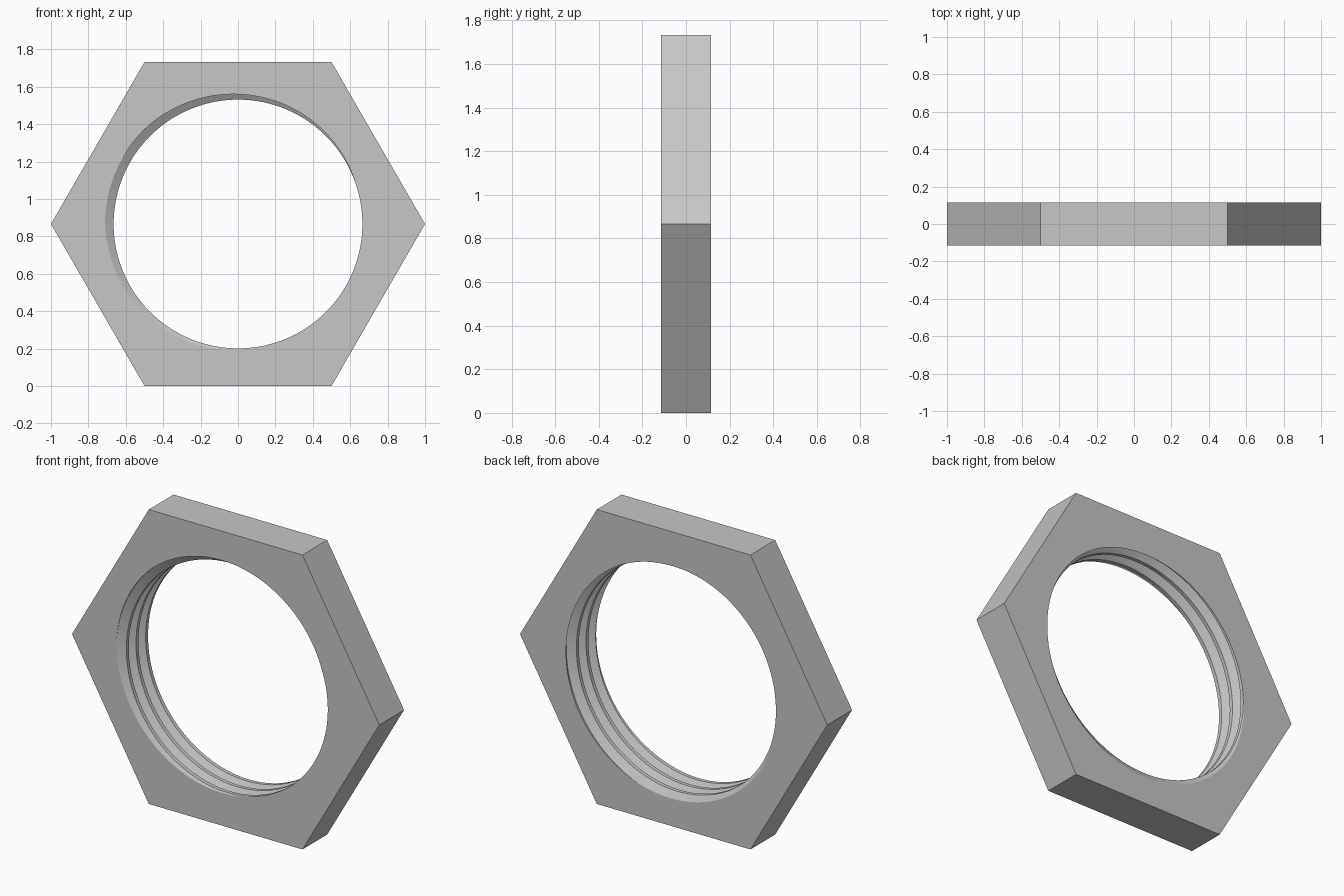
import bpy, bmesh, math

if "Cube" in bpy.data.objects:
    bpy.data.objects.remove(bpy.data.objects["Cube"])

HALF = 0.115            # half thickness
MID = math.sqrt(3) / 2  # height of the bore axis
PITCH = 0.0895
CREST, ROOT = 0.665, 0.711
COLS = 144              # columns around the bore (multiple of 6)
PHASE = math.radians(155)   # angle where the groove centre meets the front face

# Thread profile over one pitch: (fraction of pitch from groove centre, radius)
PROFILE = [(-0.375, CREST), (-0.0625, ROOT), (0.0625, ROOT), (0.375, CREST)]


def thread_column(a):
    """Clipped thread profile (y, radius) from front to back at angle a."""
    base = -HALF - PITCH * (a - PHASE) / math.tau
    raw = [(base + (k + f) * PITCH, r) for k in range(-3, 6) for f, r in PROFILE]

    def radius(y):
        for (y0, r0), (y1, r1) in zip(raw, raw[1:]):
            if y0 <= y <= y1:
                return r0 + (r1 - r0) * (y - y0) / (y1 - y0)
        return CREST

    ends = {-HALF: radius(-HALF), HALF: radius(HALF)}
    col = []
    for y, r in raw:
        yc = max(-HALF, min(HALF, y))
        col.append((yc, r if yc == y else ends[yc]))
    return col


def hex_radius(a):
    """Distance from axis to the hexagon outline at angle a."""
    local = a % (math.pi / 3) - math.pi / 6
    return MID / math.cos(local)


bm = bmesh.new()


def vert(a, r, y):
    return bm.verts.new((r * math.cos(a), y, MID + r * math.sin(a)))


# Each column is a closed loop: bore from front to back, then the outer wall
columns = []
for i in range(COLS + 1):
    a = math.tau * i / COLS
    loop = [vert(a, r, y) for y, r in thread_column(a)]
    loop += [vert(a, hex_radius(a), HALF), vert(a, hex_radius(a), -HALF)]
    columns.append(loop)

# Skin neighbouring columns, then weld the clipped points and the seam
for c0, c1 in zip(columns, columns[1:]):
    n = len(c0)
    for j in range(n):
        k = (j + 1) % n
        bm.faces.new((c0[j], c0[k], c1[k], c1[j]))
bmesh.ops.remove_doubles(bm, verts=bm.verts, dist=1e-5)
bmesh.ops.dissolve_degenerate(bm, edges=bm.edges, dist=1e-5)
bmesh.ops.recalc_face_normals(bm, faces=bm.faces)

mesh = bpy.data.meshes.new("threaded_hex_nut")
bm.to_mesh(mesh)
bm.free()
nut = bpy.data.objects.new("threaded_hex_nut", mesh)
bpy.context.collection.objects.link(nut)

steel = bpy.data.materials.new("light_grey_metal")
steel.diffuse_color = (0.57, 0.57, 0.57, 1)
steel.use_nodes = True
steel.node_tree.nodes["Principled BSDF"].inputs["Base Color"].default_value = steel.diffuse_color
mesh.materials.append(steel)

# Smooth thread flanks, sharp crests and hexagon edges
bpy.context.view_layer.objects.active = nut
nut.select_set(True)
bpy.ops.object.shade_smooth_by_angle(angle=math.radians(25))
